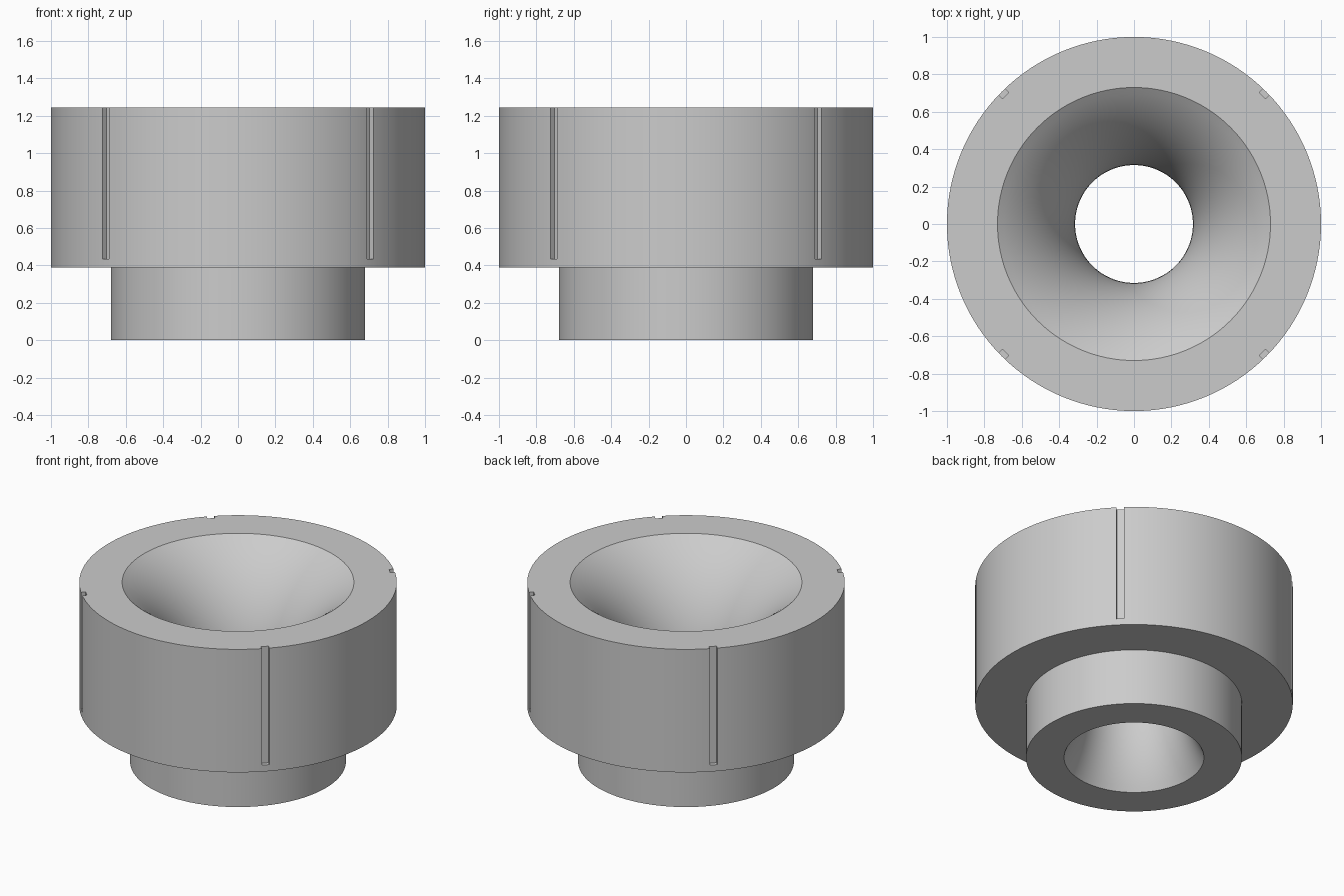
import bpy
import bmesh
from math import pi, cos, sin, asin

SEGMENTS = 128
HEIGHT, STEP_Z = 1.245, 0.39
OUTER_R, BASE_R = 1.0, 0.68
THROAT_R, THROAT_Z, ARC_R = 0.315, 0.468, 0.935

cube = bpy.data.objects.get("Cube")
if cube:
    bpy.data.objects.remove(cube, do_unlink=True)

grey = bpy.data.materials.new("plain_grey")
grey.use_nodes = True
grey.diffuse_color = (0.6, 0.6, 0.6, 1)
grey.node_tree.nodes["Principled BSDF"].inputs["Base Color"].default_value = (0.6, 0.6, 0.6, 1)


def make_object(name, bm):
    bmesh.ops.recalc_face_normals(bm, faces=bm.faces)
    mesh = bpy.data.meshes.new(name)
    bm.to_mesh(mesh)
    bm.free()
    mesh.materials.append(grey)
    obj = bpy.data.objects.new(name, mesh)
    bpy.context.collection.objects.link(obj)
    return obj


def lathe(name, profile):
    """Revolve a closed (radius, height) profile around z."""
    bm = bmesh.new()
    rings = []
    for i in range(SEGMENTS):
        a = 2 * pi * i / SEGMENTS
        rings.append([bm.verts.new((r * cos(a), r * sin(a), z)) for r, z in profile])
    n = len(profile)
    for i, ring in enumerate(rings):
        after = rings[(i + 1) % SEGMENTS]
        for j in range(n):
            k = (j + 1) % n
            bm.faces.new((ring[j], after[j], after[k], ring[k]))
    return make_object(name, bm)


# Stepped collar with a flared bore that narrows to a rounded throat
low = asin(-THROAT_Z / ARC_R)
high = asin((HEIGHT - THROAT_Z) / ARC_R)
steps = 32
bore = []
for i in range(steps + 1):
    t = high + (low - high) * i / steps
    bore.append((THROAT_R + ARC_R * (1 - cos(t)), THROAT_Z + ARC_R * sin(t)))
outside = [(BASE_R, 0), (BASE_R, STEP_Z), (OUTER_R, STEP_Z), (OUTER_R, HEIGHT)]
collar = lathe("flared_collar", outside + bore)

# Four shallow vertical grooves, open at the top
GROOVE_Z, GROOVE_W, GROOVE_DEPTH = 0.435, 0.048, 0.03
bm = bmesh.new()
for i in range(4):
    a = pi / 4 + i * pi / 2
    verts = bmesh.ops.create_cube(bm, size=1)["verts"]
    for v in verts:
        radial = OUTER_R - GROOVE_DEPTH if v.co.x < 0 else OUTER_R + 0.1
        side = v.co.y * GROOVE_W
        z = GROOVE_Z if v.co.z < 0 else HEIGHT + 0.1
        v.co = (radial * cos(a) - side * sin(a), radial * sin(a) + side * cos(a), z)
cutter = make_object("groove_cutter", bm)
cutter.hide_render = True

bpy.ops.object.select_all(action='DESELECT')
collar.select_set(True)
bpy.context.view_layer.objects.active = collar
cut = collar.modifiers.new("grooves", 'BOOLEAN')
cut.operation = 'DIFFERENCE'
cut.solver = 'EXACT'
cut.object = cutter
bpy.ops.object.modifier_apply(modifier=cut.name)
bpy.data.objects.remove(cutter, do_unlink=True)

bpy.ops.object.shade_smooth_by_angle(angle=pi / 6)
